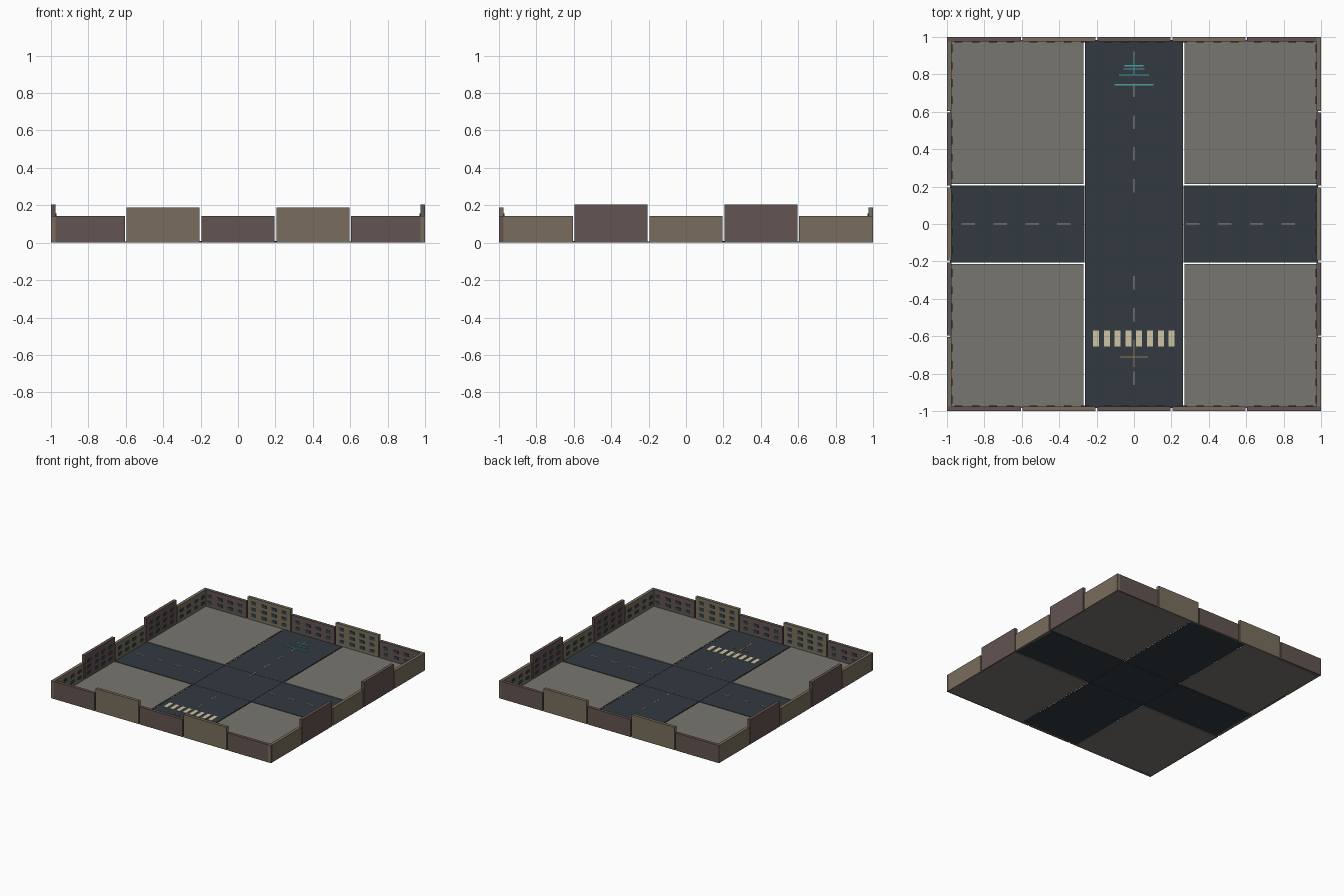
import bpy
import bmesh
from mathutils import Matrix, Vector

if "Cube" in bpy.data.objects:
    bpy.data.objects.remove(bpy.data.objects["Cube"])


def material(name, r, g, b):
    m = bpy.data.materials.new(name)
    m.diffuse_color = (r, g, b, 1)
    m.use_nodes = True
    m.node_tree.nodes["Principled BSDF"].inputs["Base Color"].default_value = m.diffuse_color
    return m


ASPHALT = material("asphalt", 0.032, 0.042, 0.052)
PAVING = material("paving", 0.19, 0.18, 0.16)
BROWN = material("brown_brick", 0.125, 0.09, 0.085)
TAN = material("tan_brick", 0.19, 0.155, 0.11)
GLASS = material("window_glass", 0.03, 0.055, 0.075)
CREAM = material("cream_paint", 0.62, 0.56, 0.36)
DASH = material("dash_paint", 0.36, 0.33, 0.24)
TEAL = material("teal_paint", 0.07, 0.36, 0.36)
OCHRE = material("ochre_paint", 0.3, 0.22, 0.11)


def boxes(name, items, mat, turn=0):
    """One object from (x0, x1, y0, y1, z0, z1) boxes, turned in quarter turns."""
    bm = bmesh.new()
    for x0, x1, y0, y1, z0, z1 in items:
        centre = Vector(((x0 + x1) / 2, (y0 + y1) / 2, (z0 + z1) / 2))
        size = Matrix.Diagonal((x1 - x0, y1 - y0, z1 - z0, 1))
        bmesh.ops.create_cube(bm, size=1, matrix=Matrix.Translation(centre) @ size)
    bm.transform(Matrix.Rotation(turn * 1.5707963268, 4, 'Z'))
    mesh = bpy.data.meshes.new(name)
    bm.to_mesh(mesh)
    bm.free()
    mesh.materials.append(mat)
    obj = bpy.data.objects.new(name, mesh)
    bpy.context.collection.objects.link(obj)
    return obj


TOP = 0.006      # floor slab thickness
RX, RY = 0.262, 0.205   # half widths of the two roads
EDGE = 0.985

# Road slabs
boxes("intersection", [(-RX, RX, -RY, RY, 0, TOP)], ASPHALT)
for s, side in ((-1, "low"), (1, "high")):
    a, b = sorted((s * (RY + 0.002), s * EDGE))
    boxes("long_road_" + side, [(-RX, RX, a, b, 0, TOP)], ASPHALT)
    a, b = sorted((s * (RX + 0.002), s * EDGE))
    boxes("cross_road_" + side, [(a, b, -RY, RY, 0, TOP)], ASPHALT)

# Corner pavements, separated from the roads by a narrow slot
for sx in (-1, 1):
    for sy in (-1, 1):
        x0, x1 = sorted((sx * (RX + 0.008), sx * EDGE))
        y0, y1 = sorted((sy * (RY + 0.008), sy * EDGE))
        boxes("pavement", [(x0, x1, y0, y1, 0, TOP + 0.001)], PAVING)


def paint(name, rects, mat, lift=0.002):
    """Thin road markings from (centre x, centre y, width, depth)."""
    boxes(name, [(x - w / 2, x + w / 2, y - d / 2, y + d / 2, TOP - 0.001, TOP + lift)
                 for x, y, w, d in rects], mat)


# Lane dashes
low = [-0.885 + 0.17 * i for i in range(4)]
high = [0.315 + 0.17 * i for i in range(4)]
paint("cross_road_dashes", [(c, 0, 0.072, 0.007) for c in low + high], DASH)
ys = [0.205 + 0.17 * i for i in range(5)] + [-0.315 - 0.17 * i for i in range(4)]
paint("long_road_dashes", [(0, c, 0.007, 0.072) for c in ys], DASH)

# Crosswalk and painted symbols
paint("crosswalk", [(-0.203 + 0.0577 * i, -0.613, 0.032, 0.085) for i in range(8)], CREAM, 0.003)
paint("teal_marks", [(0, 0.846, 0.10, 0.007), (0, 0.829, 0.11, 0.007),
                     (0, 0.797, 0.16, 0.007), (0, 0.745, 0.21, 0.007),
                     (0, 0.85, 0.006, 0.10)], TEAL, 0.003)
paint("ochre_marks", [(0, -0.712, 0.15, 0.006), (0, -0.71, 0.007, 0.11)], OCHRE, 0.003)

# Perimeter facades: five panels per side, alternating height, windows inside
THICK = 0.025
for turn in range(4):
    tall = 0.187 if turn % 2 == 0 else 0.203
    for i in range(5):
        c = -0.8 + 0.4 * i
        is_tall = i % 2 == 1
        h = tall if is_tall else 0.144
        mat = TAN if is_tall == (turn % 2 == 0) else BROWN
        x0 = -1 if i == 0 else c - 0.195
        x1 = 1 if i == 4 else c + 0.195
        boxes("facade_panel", [(x0, x1, -1, -1 + THICK, 0, h)], mat, turn)
        rows = 3 if is_tall else 2
        panes = []
        for r in range(rows):
            z = 0.045 + r * 0.05
            for k in range(4):
                x = c + (k - 1.5) * 0.092
                panes.append((x - 0.021, x + 0.021, -1 + THICK - 0.002,
                              -1 + THICK + 0.004, z - 0.012, z + 0.012))
        boxes("facade_windows", panes, GLASS, turn)
